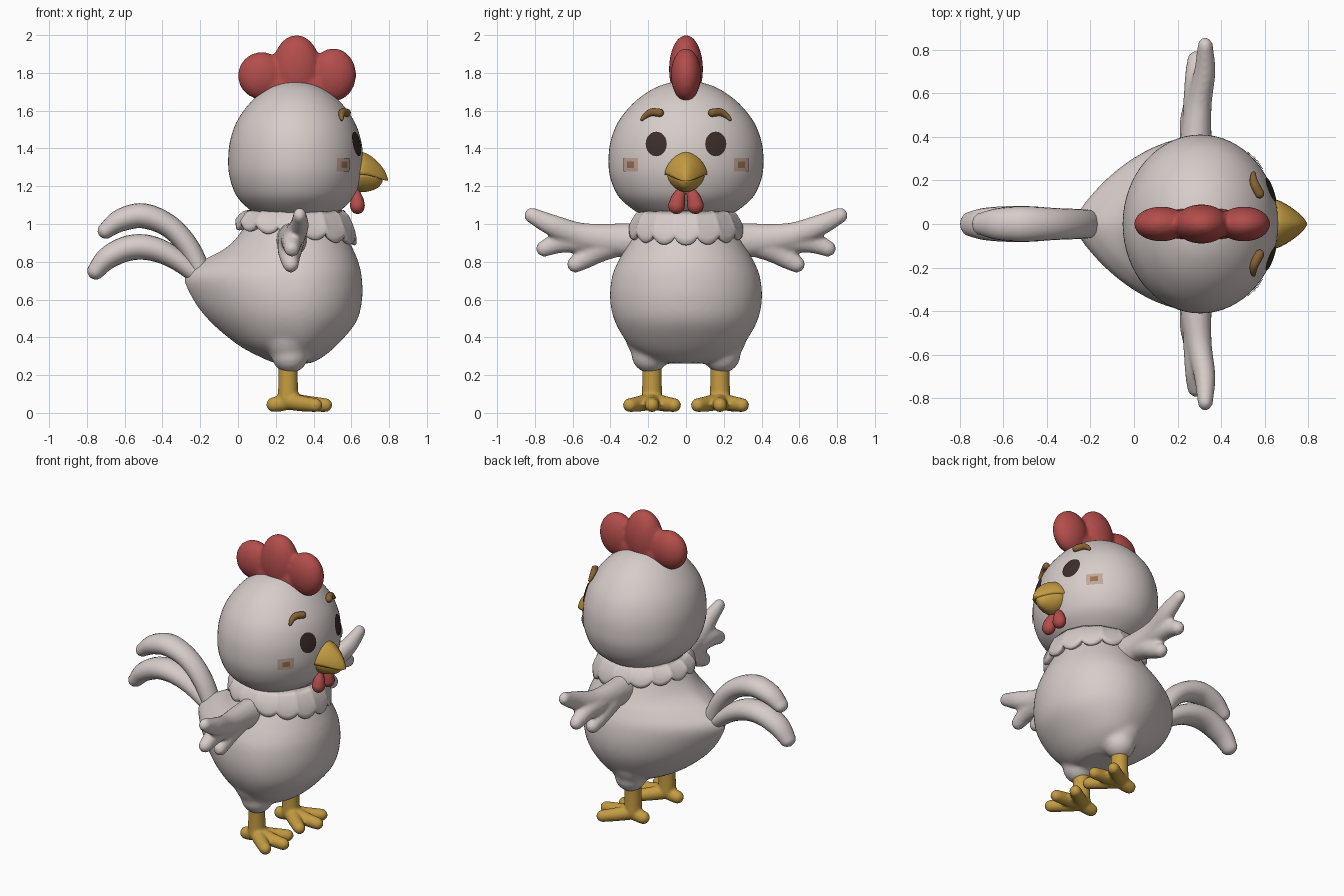
import bpy, bmesh, math
from mathutils import Vector, Matrix

if "Cube" in bpy.data.objects:
    bpy.data.objects.remove(bpy.data.objects["Cube"])


def material(name, rgb):
    m = bpy.data.materials.new(name)
    m.diffuse_color = (*rgb, 1)
    m.use_nodes = True
    m.node_tree.nodes["Principled BSDF"].inputs["Base Color"].default_value = m.diffuse_color
    return m


WHITE = material("warm white", (0.68, 0.61, 0.59))
RED = material("comb red", (0.45, 0.075, 0.07))
YELLOW = material("beak yellow", (0.55, 0.33, 0.055))
DARK = material("eye dark brown", (0.045, 0.027, 0.022))
BROWN = material("brow brown", (0.25, 0.125, 0.035))
BLUSH = material("cheek pink", (0.54, 0.38, 0.32))
SPOT = material("cheek brown", (0.33, 0.16, 0.09))


def spline(pts, n=6):
    """Catmull-Rom samples through tuples of any length."""
    out = []
    for i in range(len(pts) - 1):
        a, b, c, d = pts[max(i - 1, 0)], pts[i], pts[i + 1], pts[min(i + 2, len(pts) - 1)]
        for k in range(n):
            t = k / n
            out.append(tuple(0.5 * (2 * q + (r - p) * t + (2 * p - 5 * q + 4 * r - s) * t * t
                                    + (3 * q - p - 3 * r + s) * t ** 3)
                             for p, q, r, s in zip(a, b, c, d)))
    return out + [tuple(pts[-1])]


def loft(bm, rings, closed=False):
    """Skin a list of equal rings; cap the ends, or join last to first."""
    vs = [[bm.verts.new(p) for p in r] for r in rings]
    n = len(vs[0])
    pairs = list(zip(vs, vs[1:])) + ([(vs[-1], vs[0])] if closed else [])
    for a, b in pairs:
        for i in range(n):
            j = (i + 1) % n
            bm.faces.new((a[i], a[j], b[j], b[i]))
    if not closed:
        bm.faces.new(vs[0][::-1])
        bm.faces.new(vs[-1])


def tube(bm, rows, ref, wide=1.0, n=20):
    """Round-ended tube through (x, y, z, radius) rows; 'wide' scales along ref."""
    s = spline(rows)
    ps, rs = [Vector(p[:3]) for p in s], [p[3] for p in s]
    tan = [(ps[min(i + 1, len(ps) - 1)] - ps[max(i - 1, 0)]).normalized() for i in range(len(ps))]
    st = [(p, t, r) for p, t, r in zip(ps, tan, rs)]
    caps = [math.radians(d) for d in (20, 40, 60, 78, 87)]
    head = [(ps[0] - tan[0] * rs[0] * math.sin(a), tan[0], rs[0] * math.cos(a)) for a in caps[::-1]]
    tail = [(ps[-1] + tan[-1] * rs[-1] * math.sin(a), tan[-1], rs[-1] * math.cos(a)) for a in caps]
    rings = []
    for p, t, r in head + st + tail:
        u = (Vector(ref) - t * t.dot(Vector(ref))).normalized()
        v = t.cross(u)
        rings.append([p + r * (wide * u * math.cos(2 * math.pi * k / n) + v * math.sin(2 * math.pi * k / n))
                      for k in range(n)])
    loft(bm, rings)


def ball(bm, c, r):
    bmesh.ops.create_uvsphere(bm, u_segments=32, v_segments=20, radius=1,
                              matrix=Matrix.Translation(c) @ Matrix.Diagonal((*r, 1)))


def finish(name, bm, mat, mirror=False, blend=0, relax=4, fix=True):
    """Make the object; blend > 0 fuses the overlapping pieces into one skin."""
    if fix:
        bmesh.ops.recalc_face_normals(bm, faces=bm.faces)
    for f in bm.faces:
        f.smooth = True
    me = bpy.data.meshes.new(name)
    bm.to_mesh(me)
    bm.free()
    me.materials.append(mat)
    ob = bpy.data.objects.new(name, me)
    bpy.context.collection.objects.link(ob)
    if mirror:
        m = ob.modifiers.new("mirror", 'MIRROR')
        m.use_axis = (False, True, False)
        m.use_mirror_merge = False
    if blend:
        m = ob.modifiers.new("fuse", 'REMESH')
        m.mode, m.voxel_size, m.use_smooth_shade = 'VOXEL', blend, True
        m = ob.modifiers.new("relax", 'SMOOTH')
        m.factor, m.iterations = 0.5, relax
    return ob


X, Y, Z = (1, 0, 0), (0, 1, 0), (0, 0, 1)
TURN = [2 * math.pi * k / 64 for k in range(64)]

# body: stacked teardrop sections (z, back x, front x, half width, back sharpness) and thighs
bm = bmesh.new()
rows = [(.262, .20, .38, .10, 1), (.29, .13, .44, .20, 1), (.36, 0, .525, .30, 1.1), (.48, -.145, .625, .375, 1.4),
        (.60, -.24, .657, .402, 1.6), (.72, -.285, .655, .392, 1.7), (.80, -.20, .637, .36, 1.6),
        (.87, -.07, .608, .32, 1.3), (.95, .01, .57, .275, 1), (1.05, .06, .54, .24, 1), (1.12, .08, .53, .22, 1)]
rings = []
for z, xb, xf, w, p in spline(rows):
    rings.append([(.31 + math.cos(t) * ((xf - .31) if math.cos(t) > 0 else (.31 - xb)),
                   w * math.copysign(abs(math.sin(t)) ** (p if math.cos(t) < 0 else 1), math.sin(t)), z)
                  for t in TURN])
loft(bm, rings)
for s in (1, -1):
    tube(bm, [(.27, s * .17, .48, .17), (.27, s * .185, .38, .14), (.275, s * .19, .31, .10)], X)
finish("body", bm, WHITE, blend=.014, relax=8)

# head: rounded, flattened underneath
HEAD = spline([(1.02, .14), (1.04, .21), (1.08, .285), (1.15, .36), (1.25, .402), (1.35, .41), (1.45, .396),
               (1.55, .353), (1.65, .268), (1.72, .165), (1.752, .07), (1.76, .01)])
bm = bmesh.new()
loft(bm, [[(.305 + .87 * w * math.cos(t), w * math.sin(t), z) for t in TURN] for z, w in HEAD])
finish("head", bm, WHITE)


def face_point(y, z, lift):
    """Point on the front of the head, pushed outwards."""
    for (z0, w0), (z1, w1) in zip(HEAD, HEAD[1:]):
        if z0 <= z <= z1:
            w = w0 + (w1 - w0) * (z - z0) / (z1 - z0)
    p = Vector((.305 + .87 * math.sqrt(max(w * w - y * y, 0)), y, z))
    return p + (p - Vector((.305, 0, 1.38))).normalized() * lift


def patch(name, mat, cy, cz, ry, rz, lift, square=False):
    """Painted spot lying on the head."""
    bm = bmesh.new()
    n = 32
    mid = bm.verts.new(face_point(cy, cz, lift))
    prev = None
    for s in (.33, .67, 1):
        ring = []
        for k in range(n):
            a = 2 * math.pi * k / n
            c, d = math.cos(a), math.sin(a)
            g = s / max(abs(c), abs(d)) if square else s
            ring.append(bm.verts.new(face_point(cy + ry * g * c, cz + rz * g * d, lift)))
        for k in range(n):
            j = (k + 1) % n
            bm.faces.new((prev[k], ring[k], ring[j], prev[j]) if prev else (mid, ring[k], ring[j]))
        prev = ring
    finish(name, bm, mat, mirror=True, fix=False)


patch("eyes", DARK, .155, 1.423, .055, .064, .006)
patch("cheek_patches", BLUSH, .288, 1.315, .038, .036, .005, True)
patch("cheek_spots", SPOT, .288, 1.315, .018, .016, .009, True)

# eyebrows
bm = bmesh.new()
tube(bm, [(*face_point(y, z, .012), r) for y, z, r in
          ((.135, 1.582, .022), (.175, 1.585, .021), (.205, 1.57, .016), (.225, 1.55, .010))], X, n=14)
finish("eyebrows", bm, BROWN, mirror=True)

# beak: two halves meeting at the mouth (x, half width, mouth z, top z or bottom z)
for name, sign, rows in (
        ("upper_beak", 1, [(.58, .112, 1.262, 1.375), (.65, .112, 1.262, 1.382), (.70, .09, 1.255, 1.362),
                           (.75, .055, 1.24, 1.318), (.78, .026, 1.23, 1.275), (.793, .006, 1.23, 1.24)]),
        ("lower_beak", -1, [(.58, .098, 1.262, 1.172), (.65, .098, 1.262, 1.168), (.70, .076, 1.255, 1.175),
                            (.74, .046, 1.243, 1.192), (.765, .01, 1.236, 1.222)])):
    bm = bmesh.new()
    rings = []
    for x, w, m, e in spline(rows):
        arc = [math.pi * k / 16 for k in range(17)]
        rings.append([(x, w * math.copysign(abs(math.cos(a)) ** 1.15, math.cos(a)),
                       m + (e - m) * math.sin(a) ** 1.15) for a in arc])
    loft(bm, rings)
    finish(name, bm, YELLOW)

# wattles under the beak
bm = bmesh.new()
tube(bm, [(.62, .03, 1.165, .028), (.63, .043, 1.13, .038), (.632, .05, 1.097, .044)], X, .9)
finish("wattles", bm, RED, mirror=True)

# comb: three fused lobes
bm = bmesh.new()
for c, r in (((.125, 0, 1.785), (.125, .08, .125)), ((.31, 0, 1.82), (.128, .09, .18)),
             ((.505, 0, 1.79), (.12, .08, .14)), ((.31, 0, 1.73), (.25, .075, .10))):
    ball(bm, c, r)
finish("comb", bm, RED, blend=.012, relax=4)

# collar: scalloped ring, lower at the front
bm = bmesh.new()
ring_turn = [2 * math.pi * k / 150 for k in range(150)]
rings = []
for scale, mix, dz in ((.80, 0, 0), (.90, .25, .01), (.98, .6, .01), (1.02, .85, .01), (1.02, .96, 0),
                       (.98, 1, 0), (.90, .95, 0), (.78, .5, 0)):
    ring = []
    for t in ring_turn:
        low = .965 - .04 * math.cos(t) - .038 * abs(math.cos(7.5 * t)) ** .7
        ring.append((.308 + .314 * scale * math.cos(t), .298 * scale * math.sin(t),
                     1.075 + (low - 1.075) * mix + dz))
    rings.append(ring)
loft(bm, rings, closed=True)
finish("collar", bm, WHITE)

# wings: three fused feathers each
bm = bmesh.new()
tube(bm, [(.285, .20, .91, .10), (.285, .40, .918, .085), (.30, .56, .94, .068), (.325, .70, .99, .058),
          (.327, .815, 1.045, .042)], X, .85)
tube(bm, [(.285, .38, .91, .07), (.285, .55, .91, .062), (.285, .67, .90, .055), (.285, .75, .87, .044)], X, .95)
tube(bm, [(.28, .32, .91, .07), (.275, .45, .87, .07), (.275, .53, .82, .056), (.28, .585, .787, .045)], X, .95)
finish("wings", bm, WHITE, mirror=True, blend=.012, relax=5)

# tail plumes
for name, rows in (
        ("upper_tail_plume", [(-.17, .68, .05), (-.25, .86, .056), (-.36, .985, .06), (-.50, 1.043, .066),
                              (-.62, 1.02, .06), (-.70, .965, .043)]),
        ("lower_tail_plume", [(-.18, .70, .045), (-.33, .815, .056), (-.46, .872, .066), (-.58, .872, .067),
                              (-.69, .82, .06), (-.752, .752, .046)])):
    bm = bmesh.new()
    tube(bm, [(x, 0, z, r) for x, z, r in rows], Y, 1.22)
    finish(name, bm, WHITE)

# legs with three front toes and a heel
bm = bmesh.new()
tube(bm, [(.265, .18, .32, .053), (.265, .18, .18, .052), (.265, .18, .07, .055)], X)
for tx, ty, r in ((.462, .18, .037), (.41, .297, .037), (.41, .063, .037), (.19, .18, .040)):
    tube(bm, [(.265, .18, .062, .046), ((.265 + tx) / 2, (.18 + ty) / 2, .05, .042), (tx, ty, r + .004, r)], Z)
finish("legs_and_feet", bm, YELLOW, mirror=True, blend=.009, relax=4)
